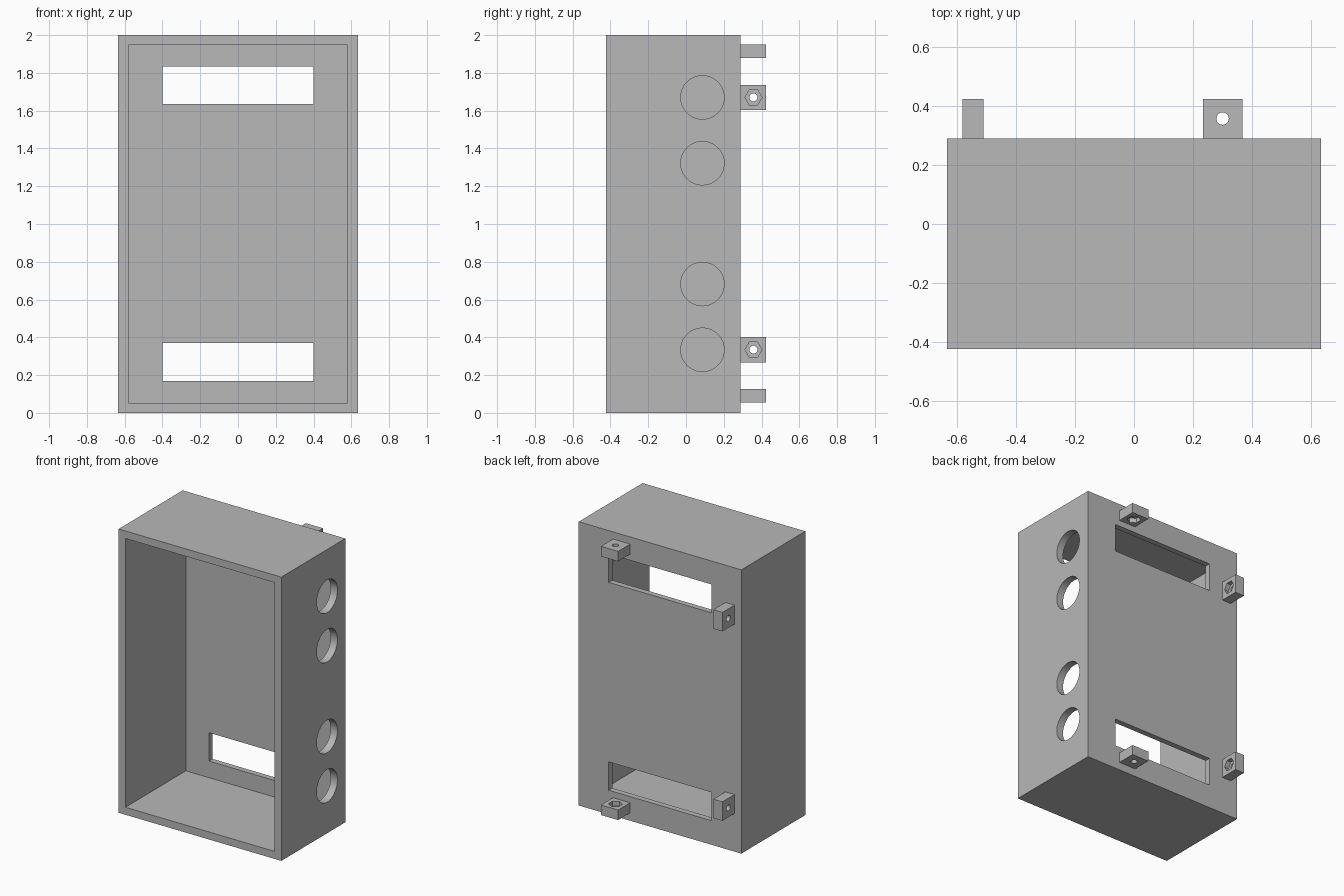
import bpy, math
from mathutils import Vector

old = bpy.data.objects.get("Cube")
if old:
    bpy.data.objects.remove(old, do_unlink=True)

grey = bpy.data.materials.new("grey plastic")
grey.use_nodes = True
colour = (0.48, 0.48, 0.48, 1)
grey.diffuse_color = colour
grey.node_tree.nodes["Principled BSDF"].inputs["Base Color"].default_value = colour

W, H = 0.634, 2.0             # half width, height
FRONT, BACK = -0.423, 0.289   # front and back of the shell
WALL, BACK_WALL = 0.053, 0.04


def box(name, low, high):
    low, high = Vector(low), Vector(high)
    bpy.ops.mesh.primitive_cube_add(size=1, location=(low + high) / 2)
    ob = bpy.context.object
    ob.name = name
    ob.scale = high - low
    bpy.ops.object.transform_apply(location=False, rotation=False, scale=True)
    ob.data.materials.append(grey)
    return ob


def rod(name, centre, radius, depth, axis, sides=48):
    """Cylinder along x or z; the corners of a six-sided one point along y."""
    turn = (0, math.pi / 2, 0) if axis == "x" else (0, 0, 0)
    bpy.ops.mesh.primitive_cylinder_add(vertices=sides, radius=radius, depth=depth,
                                        location=centre, rotation=turn)
    ob = bpy.context.object
    ob.name = name
    ob.data.materials.append(grey)
    return ob


def cut(target, cutters):
    bpy.context.view_layer.objects.active = target
    for c in cutters:
        c.hide_render = True
        mod = target.modifiers.new("cut", "BOOLEAN")
        mod.operation, mod.solver, mod.object = "DIFFERENCE", "EXACT", c
        bpy.ops.object.modifier_apply(modifier=mod.name)
        bpy.data.objects.remove(c, do_unlink=True)
    bpy.ops.object.select_all(action="DESELECT")
    target.select_set(True)
    bpy.ops.object.shade_smooth_by_angle(angle=math.radians(30))


# Open-fronted shell with two back windows and four round holes on its left side
shell = box("enclosure_shell", (-W, FRONT, 0), (W, BACK, H))
cutters = [box("cavity", (WALL - W, FRONT - 0.1, WALL), (W - WALL, BACK - BACK_WALL, H - WALL))]
for z in (0.27, 1.735):
    cutters.append(box("window", (-0.4, BACK - 0.1, z - 0.1), (0.4, BACK + 0.1, z + 0.1)))
for z in (0.334, 0.682, 1.322, 1.67):
    cutters.append(rod("cable_hole", (W, 0.087, z), 0.115, 0.2, "x"))
cut(shell, cutters)

# Mounting lugs: a screw hole right through and a nut pocket on the inward face
HALF, THICK, TIP, POCKET = 0.067, 0.071, 0.423, 0.033
HOLE_Y = 0.357


def lug(name, centre, axis, inward):
    c = Vector(centre)
    along = Vector((1, 0, 0)) if axis == "x" else Vector((0, 0, 1))
    across = Vector((0, 0, 1)) if axis == "x" else Vector((1, 0, 0))
    reach = along * THICK / 2 + across * HALF
    low, high = c - reach, c + reach
    low.y, high.y = BACK - 0.01, TIP
    body = box(name, low, high)
    pocket_at = c + along * inward * THICK / 2
    cut(body, [rod("nut_pocket", pocket_at, 0.045, 2 * POCKET, axis, 6),
               rod("screw_hole", c, 0.021, 0.3, axis)])


for label, z in (("lower", 0.335), ("upper", 1.67)):
    lug(label + "_side_lug", (-0.545, HOLE_Y, z), "x", 1)
lug("bottom_lug", (0.3, HOLE_Y, 0.091), "z", 1)
lug("top_lug", (0.3, HOLE_Y, 1.914), "z", -1)
